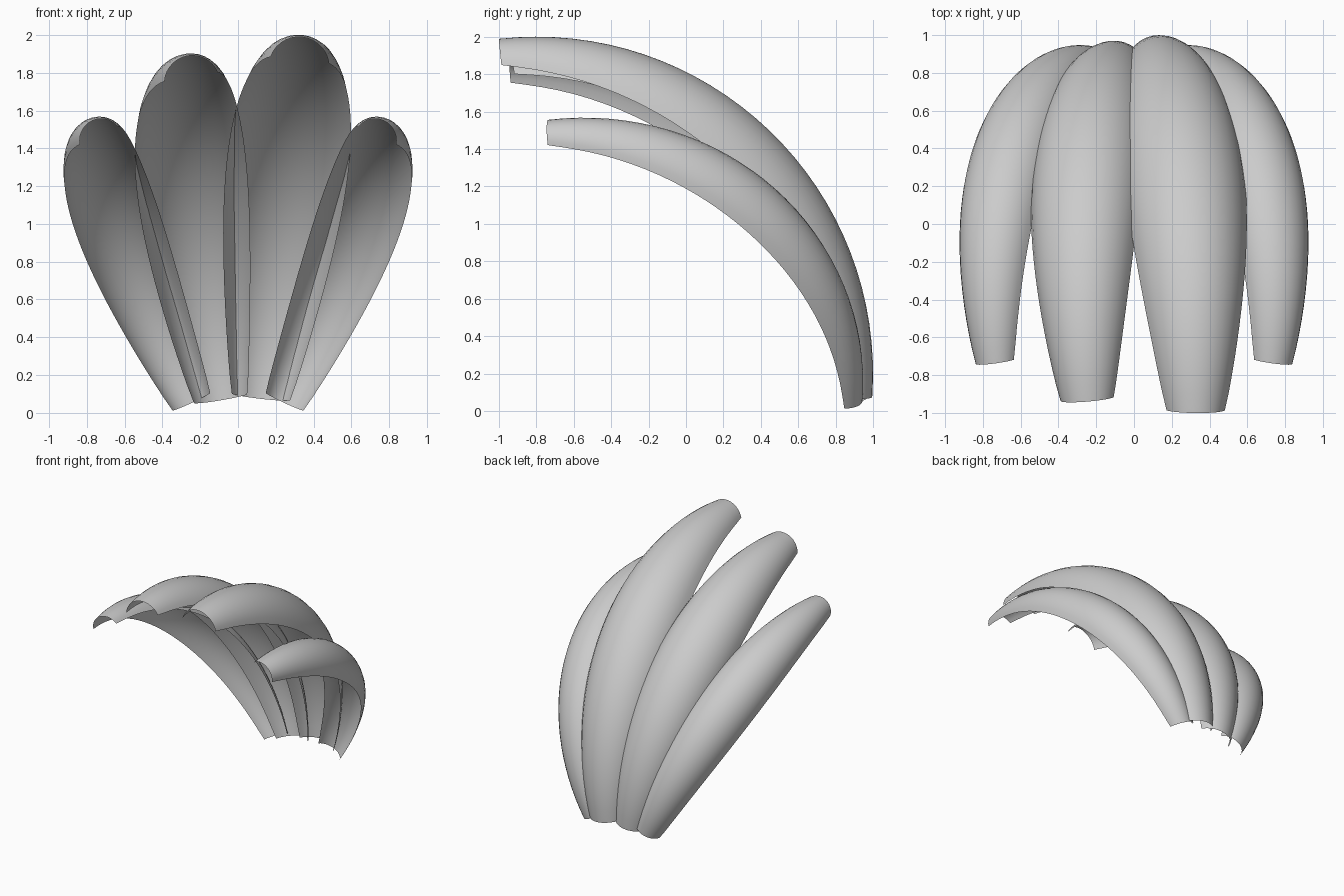
import bpy, bmesh
from math import sin, cos, radians, pi
from mathutils import Vector

if "Cube" in bpy.data.objects:
    bpy.data.objects.remove(bpy.data.objects["Cube"])

ROWS, COLS = 32, 14
ARC = radians(77)          # half angle of the arched cross-section


def petal(name, lean, centre, radius, width):
    """Arched open shell swept along a quarter-circle spine lying in a leaning plane.
    lean = (a, b, c): spine plane x = a + b*z + c*y"""
    a, b, c = lean
    side = Vector((1, -c, -b)).normalized()

    def spine(t):
        ang = radians(-4 + 100.4 * t)
        y = centre[0] + radius[0] * cos(ang)
        z = centre[1] + radius[1] * sin(ang)
        return Vector((a + b * z + c * y, y, z))

    bm = bmesh.new()
    grid = []
    for i in range(ROWS + 1):
        t = i / ROWS
        p = spine(t)
        tangent = (spine(t + 0.001) - spine(t - 0.001)).normalized()
        outward = tangent.cross(side).normalized()
        if outward.dot(p - Vector((p.x, centre[0], centre[1]))) < 0:
            outward = -outward
        half = width * (0.155 + 0.168 * max(sin(pi * t), 0) ** 0.88)
        r = half / sin(ARC)
        row = []
        for j in range(COLS + 1):
            s = ARC * (2 * j / COLS - 1)
            row.append(bm.verts.new(p + side * r * sin(s) - outward * r * (1 - cos(s))))
        grid.append(row)
    for i in range(ROWS):
        for j in range(COLS):
            f = bm.faces.new((grid[i][j], grid[i][j + 1], grid[i + 1][j + 1], grid[i + 1][j]))
            f.smooth = True
    # normals face the convex side
    bm.normal_update()
    mid = grid[ROWS // 2][COLS // 2]
    if mid.normal.dot(mid.co - Vector((mid.co.x, centre[0], centre[1]))) < 0:
        bmesh.ops.reverse_faces(bm, faces=bm.faces[:])
    mesh = bpy.data.meshes.new(name)
    bm.to_mesh(mesh)
    bm.free()
    ob = bpy.data.objects.new(name, mesh)
    bpy.context.collection.objects.link(ob)
    return ob


# two tall middle petals
petal("inner_petal_right", (0.112, 0.115, 0.0), (-0.80, 0.20), (1.80, 1.80), 1.0)
petal("inner_petal_left", (-0.02, -0.165, -0.07), (-0.75, 0.185), (1.72, 1.715), 0.92)

# mirrored pair of shorter outer petals
for sign, label in ((1, "right"), (-1, "left")):
    petal("outer_petal_" + label, (sign * 0.134, sign * 0.46, sign * 0.10),
          (-0.573, 0.148), (1.52, 1.407), 0.71)
